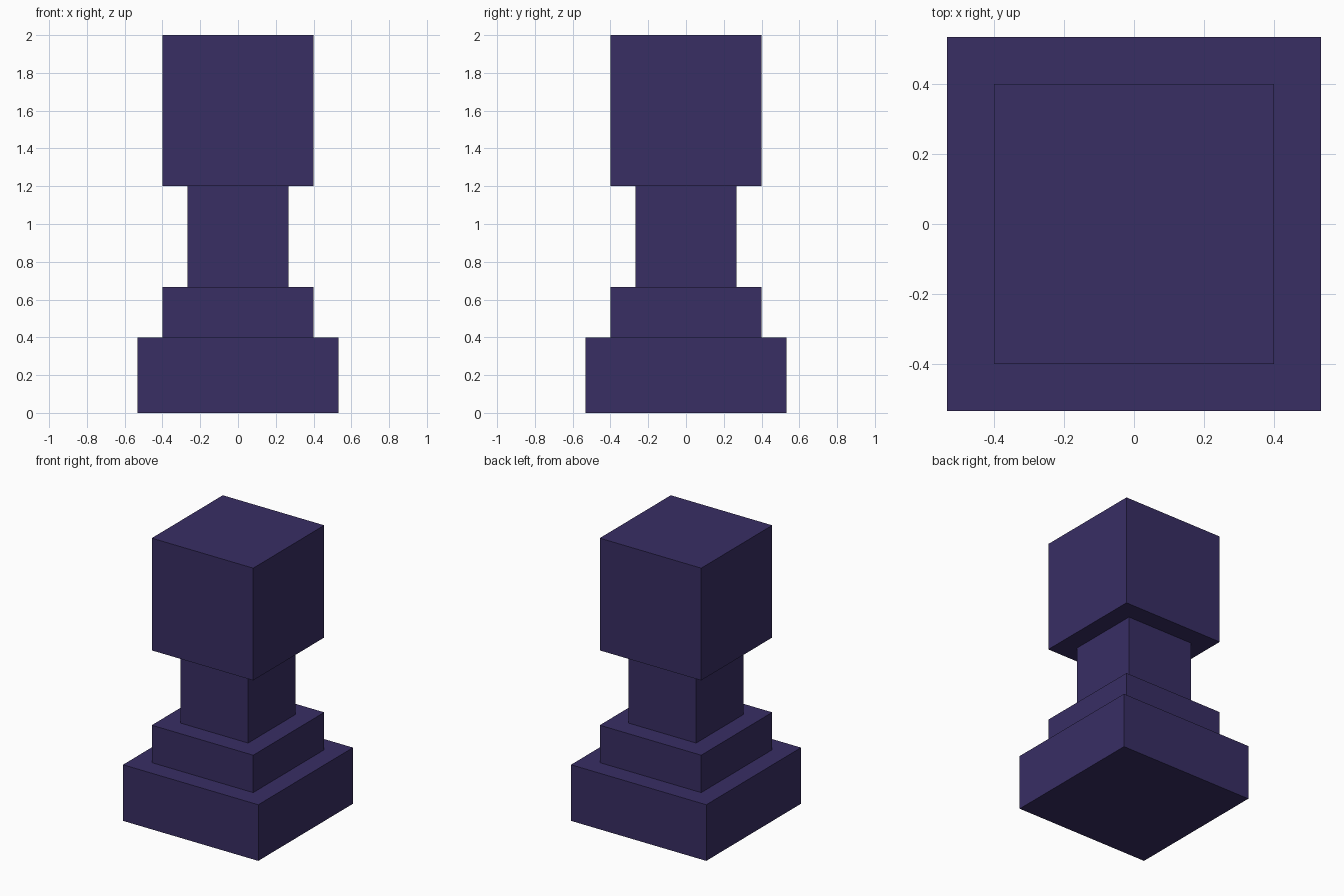
import bpy

if "Cube" in bpy.data.objects:
    bpy.data.objects.remove(bpy.data.objects["Cube"])

U = 2.0 / 15.0  # block module: the whole model is 15 modules tall

purple = bpy.data.materials.new("dark_purple")
purple.diffuse_color = (0.0395, 0.0273, 0.127, 1.0)
purple.use_nodes = True
purple.node_tree.nodes["Principled BSDF"].inputs["Base Color"].default_value = purple.diffuse_color


def block(name, width, bottom, top):
    """Square block centred on the z axis, sizes in modules."""
    bpy.ops.mesh.primitive_cube_add(size=1, location=(0, 0, (bottom + top) / 2 * U))
    obj = bpy.context.object
    obj.name = obj.data.name = name
    obj.scale = (width * U, width * U, (top - bottom) * U)
    bpy.ops.object.transform_apply(location=False, rotation=False, scale=True)
    obj.data.materials.append(purple)
    return obj


# Stacked square blocks, from the ground up
block("base", 8, 0, 3)
block("base_step", 6, 3, 5)
block("neck", 4, 5, 9)
block("head", 6, 9, 15)
